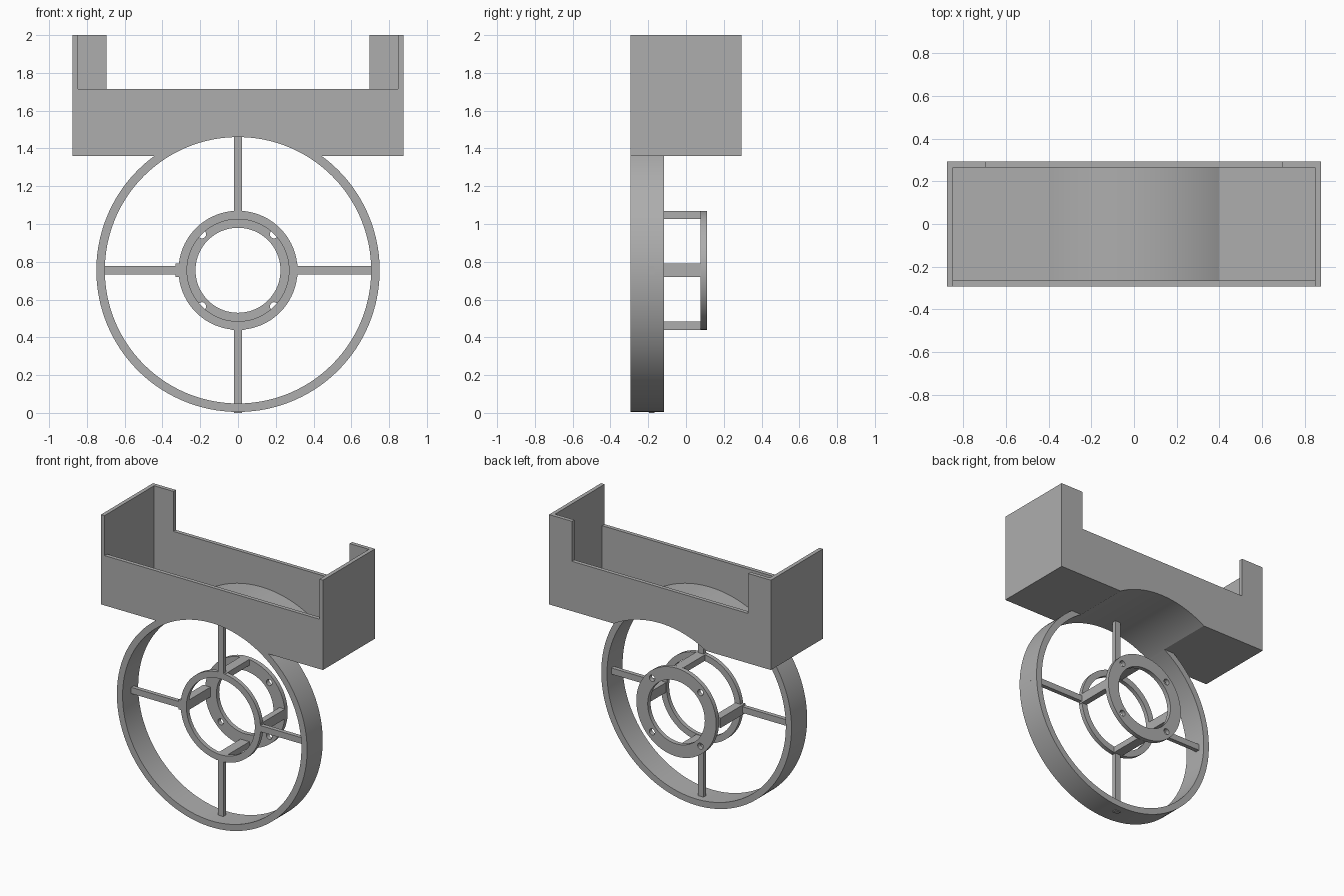
import bpy, bmesh
from math import sin, cos, pi, asin, radians

if "Cube" in bpy.data.objects:
    bpy.data.objects.remove(bpy.data.objects["Cube"], do_unlink=True)

grey = bpy.data.materials.new("plain grey")
grey.use_nodes = True
grey.diffuse_color = (0.42, 0.42, 0.42, 1)
grey.node_tree.nodes["Principled BSDF"].inputs["Base Color"].default_value = grey.diffuse_color

CZ = 0.755                     # wheel centre height
R_OUT, R_IN = 0.75, 0.705      # rim radii
W, D = 0.875, 0.293            # tray half width and half depth
WALL = 0.028
BASE, LIP, TOP = 1.36, 1.715, 2.0
RIM_BACK = -0.117
WEB = (-0.196, -0.166)         # spoke and front hub ring depth


def arc(r, a0, a1, n=96, cx=0, cz=CZ):
    return [(cx + r * cos(a0 + (a1 - a0) * i / n), cz + r * sin(a0 + (a1 - a0) * i / n))
            for i in range(n + 1)]


def circle(r, n=96, cx=0, cz=CZ):
    return arc(r, 0, 2 * pi, n, cx, cz)[:-1]


def rect(x0, x1, z0, z1):
    return [(x0, z0), (x1, z0), (x1, z1), (x0, z1)]


def plate(name, loops, y0, y1):
    """Filled outline in the xz plane, with inner loops as holes, extruded from y0 to y1."""
    curve = bpy.data.curves.new(name, 'CURVE')
    curve.dimensions = '2D'
    curve.fill_mode = 'BOTH'
    curve.extrude = (y1 - y0) / 2
    for loop in loops:
        spline = curve.splines.new('POLY')
        spline.points.add(len(loop) - 1)
        for point, (x, z) in zip(spline.points, loop):
            point.co = (x, z, 0, 1)
        spline.use_cyclic_u = True
    obj = bpy.data.objects.new(name, curve)
    bpy.context.collection.objects.link(obj)
    obj.rotation_euler.x = pi / 2
    obj.location.y = (y0 + y1) / 2
    bpy.ops.object.select_all(action='DESELECT')
    obj.select_set(True)
    bpy.context.view_layer.objects.active = obj
    bpy.ops.object.convert(target='MESH')
    obj = bpy.context.view_layer.objects.active
    obj.name = name
    bm = bmesh.new()
    bm.from_mesh(obj.data)
    bmesh.ops.remove_doubles(bm, verts=bm.verts, dist=0.0001)
    bmesh.ops.recalc_face_normals(bm, faces=bm.faces)
    bm.to_mesh(obj.data)
    bm.free()
    obj.data.materials.clear()
    obj.data.materials.append(grey)
    bpy.ops.object.shade_smooth_by_angle(angle=radians(30))
    return obj


# Arched underside shared by the tray walls and floor
a_in = asin((BASE - CZ) / R_IN)
a_out = asin((BASE - CZ) / R_OUT)
arch = arc(R_IN, pi - a_in, a_in)
bottom = [(-W, BASE)] + arch + [(W, BASE)]

# Tray walls: low front, notched back, tall sides
xi = W - WALL
plate("tray_front_wall", [bottom + [(W, LIP), (-W, LIP)]], -D, -D + WALL)
plate("tray_back_wall", [bottom + [(W, TOP), (0.695, TOP), (0.695, LIP),
      (-0.695, LIP), (-0.695, TOP), (-W, TOP)]], D - WALL, D)
for side, s in (("left", 1), ("right", -1)):
    x0, x1 = sorted((s * xi, s * W))
    plate(f"tray_{side}_wall", [rect(x0, x1, BASE, TOP)], -D + WALL, D - WALL)
    plate(f"tray_{side}_front_edge", [rect(x0, x1, LIP, TOP)], -D, -D + WALL)

# Tray floor, arched over the wheel
floor_z = BASE + 0.03
a_top = asin((floor_z - CZ) / R_OUT)
plate("tray_floor", [[(-xi, BASE)] + arch + [(xi, BASE), (xi, floor_z)]
      + arc(R_OUT, a_top, pi - a_top) + [(-xi, floor_z)]], -D + WALL, D - WALL)

# Wheel rim, open where it joins the tray
plate("wheel_rim", [arc(R_OUT, pi - a_out, 2 * pi + a_out, 128)
      + arc(R_IN, 2 * pi + a_in, pi - a_in, 128)], -D, RIM_BACK)

# Hub rings: open front ring and drilled back plate
HUB, HUB_MID, HUB_IN = 0.315, 0.27, 0.225
plate("hub_front_ring", [circle(HUB), circle(HUB_MID)], *WEB)
holes = [circle(0.022, 24, HUB_MID * cos(a), CZ + HUB_MID * sin(a))
         for a in (pi / 4 + k * pi / 2 for k in range(4))]
plate("hub_back_plate", [circle(HUB), circle(HUB_IN)] + holes, 0.078, 0.11)

# Spokes and hub standoffs, one per quarter turn
ends = {"left": (1, 0, 0.75, HUB), "top": (0, 1, 0.72, HUB),
        "right": (-1, 0, 0.75, 0.33), "bottom": (0, -1, CZ, HUB)}
for side, (dx, dz, reach, out) in ends.items():
    def radial(r0, r1, half):
        pts = [(r0, -half), (r1, -half), (r1, half), (r0, half)]
        return [(r * dx - t * dz, CZ + r * dz + t * dx) for r, t in pts]
    plate(f"{side}_spoke", [radial(0.29, reach, 0.022)], *WEB)
    plate(f"{side}_standoff", [radial(HUB_MID + 0.002, out, 0.035)], WEB[0], 0.08)
